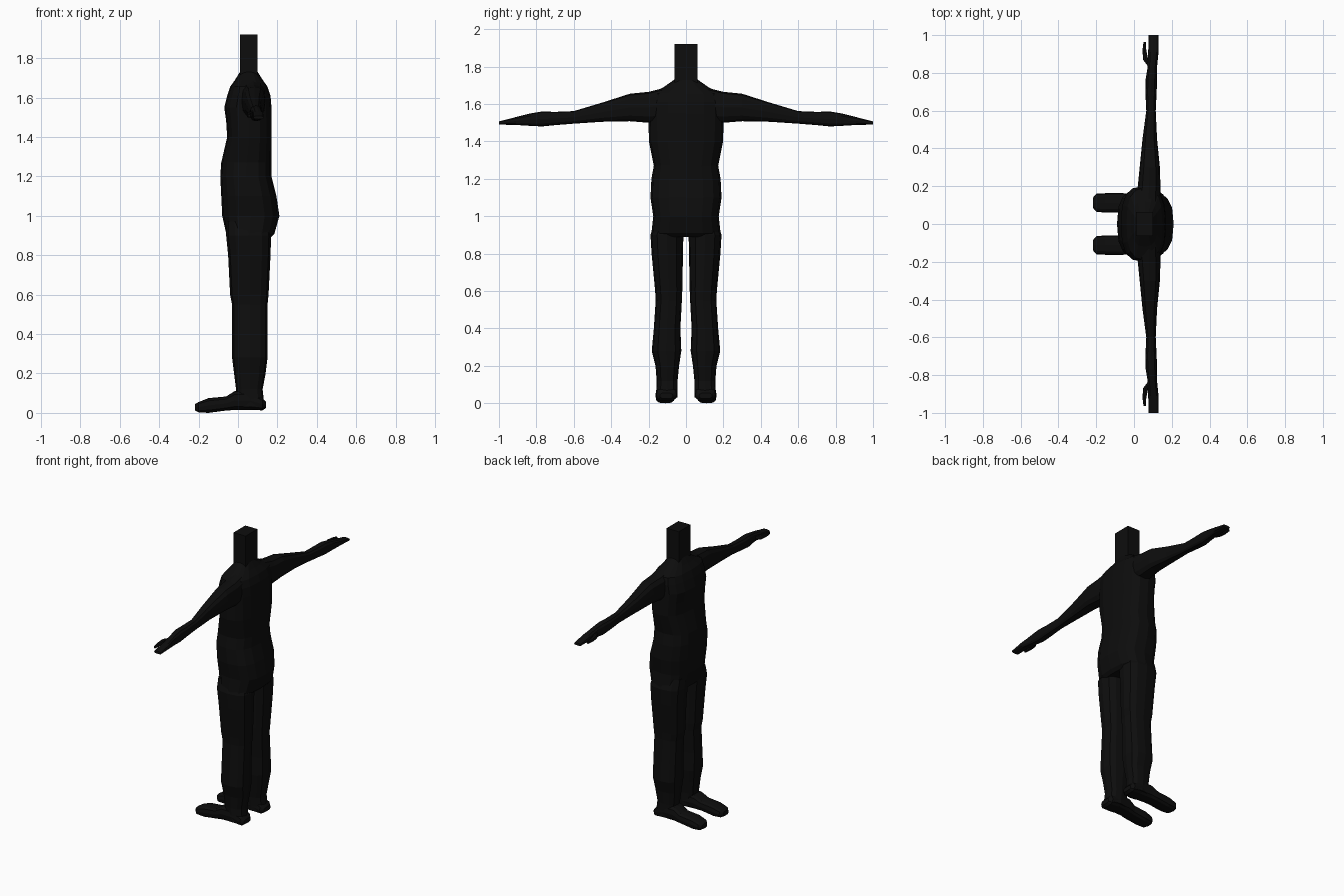
import bpy, bmesh, math

mat = bpy.data.materials.new("matte black")
mat.diffuse_color = (0.004, 0.004, 0.004, 1)


def loft(name, axis, rings, sides=12, power=0.75, mirror=False):
    """Skin rounded-box rings (position, a0, a1, b0, b1) along an axis."""
    bm = bmesh.new()
    loops = []
    for p, a0, a1, b0, b1 in rings:
        loop = []
        for i in range(sides):
            t = 2 * math.pi * i / sides
            c, s = math.cos(t), math.sin(t)
            a = (a0 + a1) / 2 + (a1 - a0) / 2 * math.copysign(abs(c) ** power, c)
            b = (b0 + b1) / 2 + (b1 - b0) / 2 * math.copysign(abs(s) ** power, s)
            co = {"x": (p, a, b), "y": (a, p, b), "z": (a, b, p)}[axis]
            loop.append(bm.verts.new(co))
        loops.append(loop)
    for l0, l1 in zip(loops, loops[1:]):
        for i in range(sides):
            j = (i + 1) % sides
            bm.faces.new((l0[i], l0[j], l1[j], l1[i]))
    bm.faces.new(loops[0])
    bm.faces.new(loops[-1])
    bmesh.ops.recalc_face_normals(bm, faces=bm.faces)
    me = bpy.data.meshes.new(name)
    bm.to_mesh(me)
    bm.free()
    me.materials.append(mat)
    ob = bpy.data.objects.new(name, me)
    bpy.context.collection.objects.link(ob)
    if mirror:
        m = ob.modifiers.new("mirror", "MIRROR")
        m.use_axis = (False, True, False)
        m.use_mirror_merge = False
    return ob


# Torso: z, back/front extent in x, half width in y
torso = [
    (0.89, -0.05, 0.165, 0.17), (0.91, -0.06, 0.185, 0.185),
    (1.00, -0.08, 0.21, 0.175), (1.10, -0.085, 0.195, 0.19),
    (1.20, -0.09, 0.17, 0.185), (1.27, -0.085, 0.17, 0.172),
    (1.40, -0.055, 0.17, 0.198), (1.48, -0.06, 0.17, 0.2),
    (1.55, -0.07, 0.17, 0.2), (1.61, -0.055, 0.165, 0.2),
    (1.655, -0.04, 0.15, 0.19), (1.69, -0.015, 0.125, 0.12),
    (1.73, 0.01, 0.10, 0.063),
]
loft("torso", "z", [(z, x0, x1, -w, w) for z, x0, x1, w in torso], sides=16)

# Square neck post
bpy.ops.mesh.primitive_cube_add(size=1, location=(0.055, 0, 1.81))
neck = bpy.context.object
neck.name = "neck_post"
neck.scale = (0.09, 0.125, 0.22)
neck.data.materials.append(mat)

# Arms: y, x extent, z extent
loft("arm", "y", [
    (0.10, 0.01, 0.14, 1.50, 1.69), (0.20, 0.02, 0.14, 1.50, 1.665),
    (0.30, 0.03, 0.137, 1.508, 1.655), (0.45, 0.045, 0.122, 1.505, 1.607),
    (0.60, 0.065, 0.115, 1.495, 1.562), (0.70, 0.06, 0.12, 1.487, 1.558),
    (0.77, 0.062, 0.122, 1.48, 1.56), (0.83, 0.072, 0.122, 1.483, 1.55),
    (0.91, 0.075, 0.13, 1.488, 1.53), (1.00, 0.078, 0.13, 1.49, 1.507),
], mirror=True)

# Thumbs
loft("thumb", "y", [
    (0.84, 0.07, 0.09, 1.50, 1.53), (0.87, 0.048, 0.075, 1.498, 1.53),
    (0.92, 0.045, 0.065, 1.498, 1.522), (0.963, 0.05, 0.063, 1.50, 1.515),
], sides=8, mirror=True)

# Legs: z, x extent, y extent
loft("leg", "z", [
    (0.03, 0.0, 0.135, 0.045, 0.16), (0.12, -0.01, 0.125, 0.045, 0.157),
    (0.20, -0.02, 0.14, 0.037, 0.163), (0.28, -0.03, 0.15, 0.025, 0.183),
    (0.40, -0.03, 0.15, 0.03, 0.172), (0.55, -0.03, 0.15, 0.022, 0.162),
    (0.60, -0.04, 0.155, 0.02, 0.165), (0.80, -0.05, 0.165, 0.016, 0.184),
    (0.90, -0.06, 0.168, 0.014, 0.19), (0.97, -0.06, 0.15, 0.02, 0.165),
], mirror=True)

# Feet: x, y extent, z extent
loft("foot", "x", [
    (-0.217, 0.085, 0.14, 0.012, 0.045), (-0.20, 0.065, 0.16, 0.003, 0.055),
    (-0.15, 0.06, 0.163, 0.0, 0.075), (-0.06, 0.06, 0.163, 0.012, 0.083),
    (-0.015, 0.052, 0.16, 0.015, 0.112), (0.06, 0.045, 0.16, 0.015, 0.11),
    (0.125, 0.05, 0.158, 0.013, 0.075), (0.143, 0.07, 0.14, 0.025, 0.055),
], power=0.65, mirror=True)
